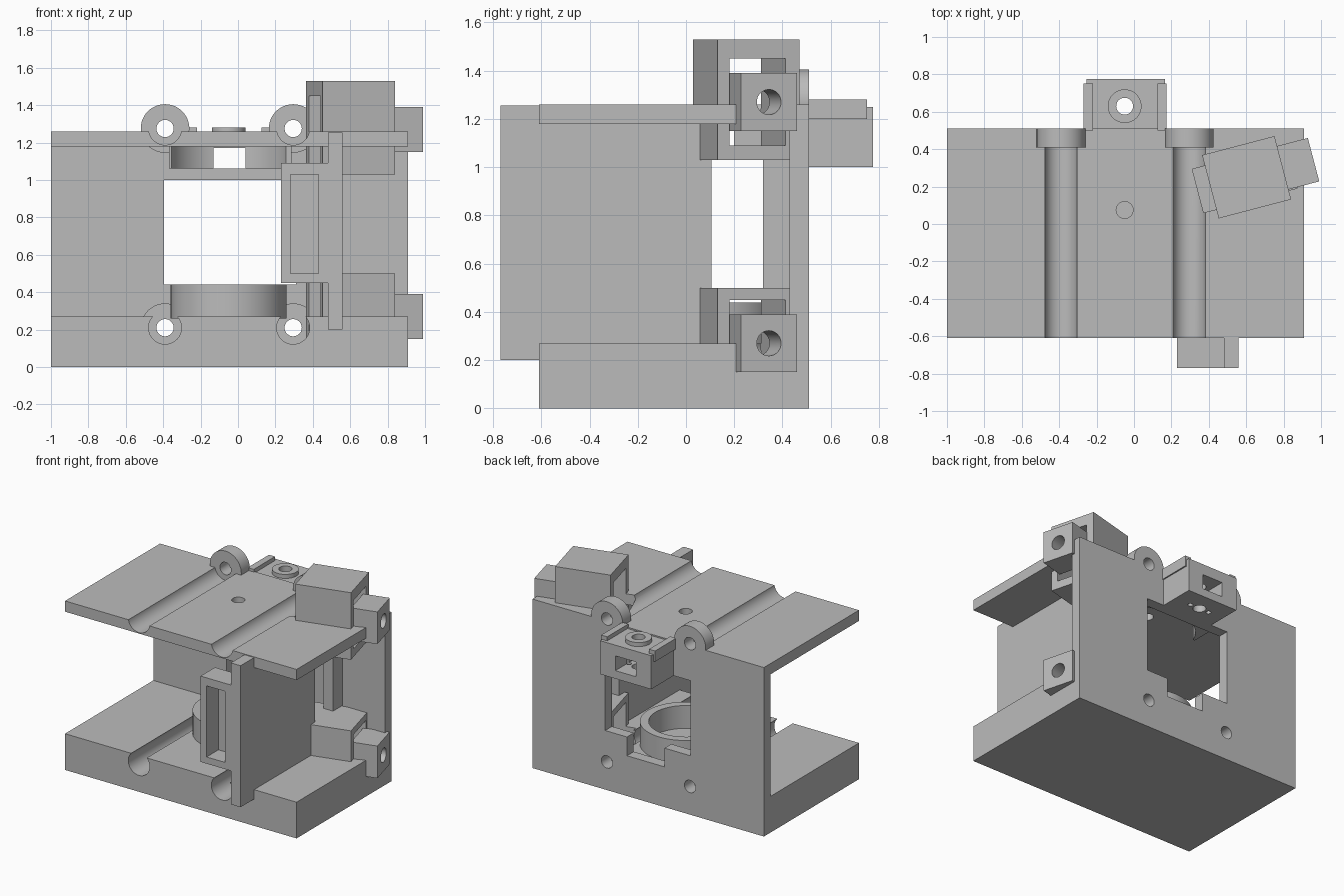
import bpy, bmesh
from math import radians
from mathutils import Matrix, Vector

cube = bpy.data.objects.get("Cube")
if cube:
    bpy.data.objects.remove(cube, do_unlink=True)

grey = bpy.data.materials.new("plain grey")
grey.use_nodes = True
colour = (0.5, 0.5, 0.5, 1)
grey.diffuse_color = colour
grey.node_tree.nodes["Principled BSDF"].inputs["Base Color"].default_value = colour


def add(name, bm):
    mesh = bpy.data.meshes.new(name)
    bm.to_mesh(mesh)
    bm.free()
    ob = bpy.data.objects.new(name, mesh)
    bpy.context.collection.objects.link(ob)
    mesh.materials.append(grey)
    return ob


def box(name, x, y, z, frame=Matrix()):
    bm = bmesh.new()
    bmesh.ops.create_cube(bm, size=1)
    centre = Vector([(a + b) / 2 for a, b in (x, y, z)])
    size = Vector([b - a for a, b in (x, y, z)])
    bm.transform(frame @ Matrix.Translation(centre) @ Matrix.Diagonal((*size, 1)))
    return add(name, bm)


def rod(name, centre, r, length, axis="Z", frame=Matrix()):
    bm = bmesh.new()
    bmesh.ops.create_cone(bm, cap_ends=True, segments=48, radius1=r, radius2=r, depth=length)
    turn = {"X": Matrix.Rotation(radians(90), 4, "Y"),
            "Y": Matrix.Rotation(radians(90), 4, "X"), "Z": Matrix()}[axis]
    bm.transform(frame @ Matrix.Translation(centre) @ turn)
    return add(name, bm)


def cut(ob, cutters):
    for c in cutters:
        c.hide_render = True
        mod = ob.modifiers.new("cut", "BOOLEAN")
        mod.operation = "DIFFERENCE"
        mod.solver = "EXACT"
        mod.object = c
        graph = bpy.context.evaluated_depsgraph_get()
        old = ob.data
        new = bpy.data.meshes.new_from_object(ob.evaluated_get(graph))
        ob.modifiers.clear()
        ob.data = new
        bpy.data.meshes.remove(old)


# Main body: base, top plate, back wall and upright side wall
base = box("base", (-1, 0.91), (-0.61, 0.51), (0, 0.27))
top_plate = box("top_plate", (-1, 0.91), (-0.61, 0.44), (1.18, 1.26))
back_wall = box("back_wall", (-1, 0.91), (0.43, 0.51), (0.26, 1.26))
side_wall = box("side_wall", (0.48, 0.56), (-0.77, 0.44), (0.2, 1.255))
parts = [base, top_plate, back_wall, side_wall]
cutters = []

# Rod channels, rear bosses and their holes
for x in (-0.39, 0.295):
    for z, slab in ((0.21, base), (1.275, top_plate)):
        channel = rod("channel_cutter", (x, -0.145, z), 0.088, 1.11, "Y")
        hole = rod("hole_cutter", (x, 0.45, z), 0.046, 0.6, "Y")
        boss = rod("rear_boss", (x, 0.46, z), 0.13, 0.1, "Y")
        cut(slab, [channel, hole])
        cut(boss, [hole])
        cut(back_wall, [hole])
        parts.append(boss)
        cutters += [channel, hole]

# Rear opening and its lower notch, side wall window, shaft hole
opening = box("opening_cutter", (-0.395, 0.31), (0.3, 0.6), (0.44, 1.0))
notch = box("notch_cutter", (-0.18, 0.13), (0.3, 0.6), (0.3, 0.5))
window = box("window_cutter", (0.4, 0.6), (0.105, 0.32), (0.5, 1.03))
shaft = rod("shaft_cutter", (-0.05, 0.075, 1.2), 0.045, 0.4)
cut(back_wall, [opening, notch])
cut(side_wall, [window])
cut(top_plate, [shaft])
cutters += [opening, notch, window, shaft]

# Angled holders: framed block with a drilled end lug, one per level
tilt = Matrix.Translation((0.602, 0.25, 0)) @ Matrix.Rotation(radians(14.7), 4, "Z")
for level, z in (("lower", 0.0), ("upper", 1.03)):
    low = z + (0.03 if z == 0 else 0)
    high = 0.5 if z == 0 else 1.53
    mid = 0.27 if z == 0 else 1.27
    slot_z = (0.09, 0.45) if z == 0 else (1.09, 1.45)
    slot = box("slot_cutter", (-0.27, 0.25), (-0.125, 0.115), slot_z, tilt)
    bore = rod("bore_cutter", (0.3, 0, mid), 0.052, 0.4, "X", tilt)
    holder = box(level + "_holder", (-0.2, 0.2), (-0.175, 0.175), (low, high), tilt)
    lug = box(level + "_lug", (0.18, 0.37), (-0.12, 0.12), (mid - 0.12, mid + 0.12), tilt)
    cut(holder, [slot])
    cut(lug, [bore])
    cut(base if z == 0 else top_plate, [slot, bore])
    cut(side_wall, [slot])
    parts += [holder, lug]
    cutters += [slot, bore]

# Front pocket frame beside the side wall
pocket_frame = box("pocket_frame", (0.23, 0.49), (-0.77, -0.6), (0.45, 1.09))
pocket = box("pocket_cutter", (0.28, 0.43), (-0.8, -0.63), (0.5, 1.03))
cut(pocket_frame, [pocket])
parts.append(pocket_frame)
cutters.append(pocket)

# Round seat on the base
seat = rod("round_seat", (-0.05, 0.075, 0.35), 0.31, 0.18)
seat_bore = rod("seat_cutter", (-0.05, 0.075, 0.4), 0.25, 0.26)
cut(seat, [seat_bore])
parts.append(seat)
cutters.append(seat_bore)

# Hollow collar under the plate, open towards the rear bracket
collar = box("upper_collar", (-0.37, 0.285), (0.2, 0.44), (1.06, 1.185))
collar_bore = rod("collar_cutter", (-0.05, 0.075, 1.1), 0.33, 0.4)
tunnel = box("tunnel_cutter", (-0.13, 0.04), (0, 0.9), (1.06, 1.17))
cut(collar, [collar_bore, tunnel])
cut(back_wall, [tunnel])

# Rear bracket with side rails and a drilled top ring
bracket = box("rear_bracket", (-0.255, 0.165), (0.45, 0.775), (1.0, 1.25))
top_ring = rod("bracket_ring", (-0.05, 0.63, 1.26), 0.09, 0.04)
ring_bore = rod("ring_cutter", (-0.05, 0.63, 1.1), 0.045, 0.6)
cut(bracket, [tunnel, ring_bore])
cut(top_ring, [ring_bore])
cutters += [collar_bore, tunnel, ring_bore]
for dx in (-0.08, 0.08):
    screw = rod("screw_cutter", (-0.05 + dx, 0.63, 1.0), 0.018, 0.2)
    cut(bracket, [screw])
    cutters.append(screw)
for x in (-0.27, 0.125):
    parts.append(box("bracket_rail", (x, x + 0.05), (0.5, 0.75), (1.2, 1.28)))
parts += [collar, bracket, top_ring]

for c in cutters:
    bpy.data.objects.remove(c, do_unlink=True)

# Smooth the round surfaces, keep the corners sharp
for ob in bpy.context.selected_objects:
    ob.select_set(False)
for ob in parts:
    ob.select_set(True)
bpy.context.view_layer.objects.active = base
bpy.ops.object.shade_smooth_by_angle(angle=radians(30))
